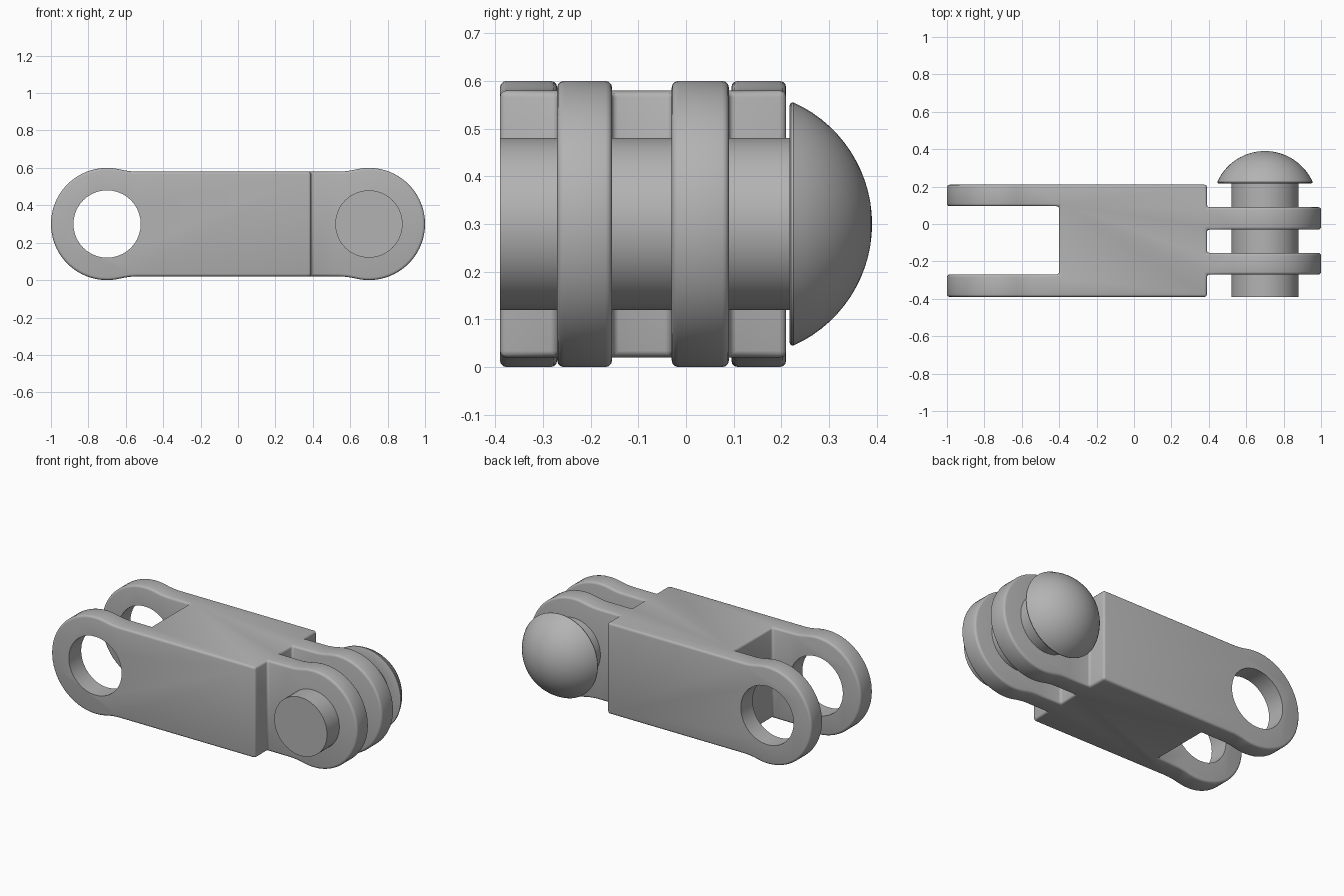
import bpy, bmesh, math
from mathutils import Matrix, Vector

cube = bpy.data.objects.get("Cube")
if cube:
    bpy.data.objects.remove(cube, do_unlink=True)

# Single plain material
grey = bpy.data.materials.new("plain grey")
grey.use_nodes = True
COLOUR = (0.45, 0.45, 0.45, 1)
grey.diffuse_color = COLOUR
grey.node_tree.nodes["Principled BSDF"].inputs["Base Color"].default_value = COLOUR

PIVOT, MID, EYE_R, HALF_H, HOLE_R = 0.7, 0.3, 0.3, 0.28, 0.18
FRONT, BACK = -0.39, 0.21


def add_object(name, bm):
    bmesh.ops.recalc_face_normals(bm, faces=bm.faces)
    mesh = bpy.data.meshes.new(name)
    bm.to_mesh(mesh)
    bm.free()
    mesh.materials.append(grey)
    obj = bpy.data.objects.new(name, mesh)
    bpy.context.collection.objects.link(obj)
    return obj


def prism(name, points, offset):
    bm = bmesh.new()
    face = bm.faces.new([bm.verts.new(p) for p in points])
    new = bmesh.ops.extrude_face_region(bm, geom=[face])["geom"]
    verts = [v for v in new if isinstance(v, bmesh.types.BMVert)]
    bmesh.ops.translate(bm, verts=verts, vec=Vector(offset))
    return add_object(name, bm)


def boolean(obj, cutter, operation):
    mod = obj.modifiers.new(operation.lower(), "BOOLEAN")
    mod.operation, mod.object, mod.solver = operation, cutter, "EXACT"
    cutter.hide_render = True
    cutter.hide_set(True)


def smooth(obj, degrees):
    bpy.ops.object.select_all(action="DESELECT")
    obj.select_set(True)
    bpy.context.view_layer.objects.active = obj
    bpy.ops.object.shade_smooth_by_angle(angle=math.radians(degrees))


def quarter_outline():
    """Upper right edge: flat waist, concave blend, then round eye."""
    blend = 0.4
    dx = math.sqrt((EYE_R + blend) ** 2 - (HALF_H + blend) ** 2)
    cx, cz = PIVOT - dx, HALF_H + blend
    tangent = math.atan2(cz, -dx)
    pts = []
    for i in range(7):
        a = -math.pi / 2 + (tangent - math.pi / 2) * i / 6
        pts.append((cx + blend * math.cos(a), cz + blend * math.sin(a)))
    for i in range(1, 21):
        a = tangent * (1 - i / 20)
        pts.append((PIVOT + EYE_R * math.cos(a), EYE_R * math.sin(a)))
    return pts


# Side silhouette of the whole link, mirrored from one quarter
quarter = quarter_outline()
right = quarter + [(x, -z) for x, z in reversed(quarter[:-1])]
outline = right + [(-x, -z) for x, z in right]
link_body = prism("link_body", [(x, FRONT - 0.1, MID + z) for x, z in outline],
                  (0, BACK - FRONT + 0.2, 0))

# Plan shape: two fork arms on the right-hand end, two lugs on the left
plan = [(-1.1, FRONT), (0.39, FRONT), (0.39, -0.27), (1.1, -0.27),
        (1.1, -0.155), (0.39, -0.155), (0.39, -0.03), (1.1, -0.03),
        (1.1, 0.09), (0.39, 0.09), (0.39, BACK), (-1.1, BACK),
        (-1.1, 0.095), (-0.4, 0.095), (-0.4, -0.27), (-1.1, -0.27)]
plan_cutter = prism("plan_cutter", [(x, y, -0.1) for x, y in plan], (0, 0, 0.8))
boolean(link_body, plan_cutter, "INTERSECT")

# Softened edges and filleted inner corners
bevel = link_body.modifiers.new("rounding", "BEVEL")
bevel.width, bevel.segments = 0.014, 3
bevel.limit_method, bevel.angle_limit = "ANGLE", math.radians(40)

# Pin hole through both fork arms
bm = bmesh.new()
bmesh.ops.create_cone(bm, cap_ends=True, segments=40, radius1=HOLE_R, radius2=HOLE_R, depth=1.2,
                      matrix=Matrix.Translation((-PIVOT, 0, MID)) @ Matrix.Rotation(math.pi / 2, 4, "X"))
hole_cutter = add_object("hole_cutter", bm)
boolean(link_body, hole_cutter, "DIFFERENCE")

# Apply the modifiers so smoothing works on the finished edges
bpy.context.view_layer.update()
final = bpy.data.meshes.new_from_object(link_body.evaluated_get(bpy.context.evaluated_depsgraph_get()))
link_body.modifiers.clear()
link_body.data = final
for cutter in (plan_cutter, hole_cutter):
    bpy.data.objects.remove(cutter, do_unlink=True)
smooth(link_body, 35)

# Pin with domed head, turned around its own axis
rim_r, rim_y, top_y = 0.255, 0.225, 0.39
rise = top_y - rim_y
dome_r = (rise ** 2 + rim_r ** 2) / (2 * rise)
half = math.asin(rim_r / dome_r)
profile = [(0, FRONT), (HOLE_R, FRONT), (HOLE_R, 0.217), (0.248, 0.217), (0.254, 0.22)]
for i in range(15):
    a = half * (1 - i / 14)
    profile.append((dome_r * math.sin(a), top_y - dome_r + dome_r * math.cos(a)))
bm = bmesh.new()
verts = [bm.verts.new((PIVOT + r, y, MID)) for r, y in profile]
edges = [bm.edges.new(pair) for pair in zip(verts, verts[1:])]
bmesh.ops.spin(bm, geom=verts + edges, cent=(PIVOT, 0, MID), axis=(0, 1, 0),
               angle=2 * math.pi, steps=48, use_duplicate=False)
bmesh.ops.remove_doubles(bm, verts=bm.verts, dist=0.0005)
smooth(add_object("pin", bm), 35)
